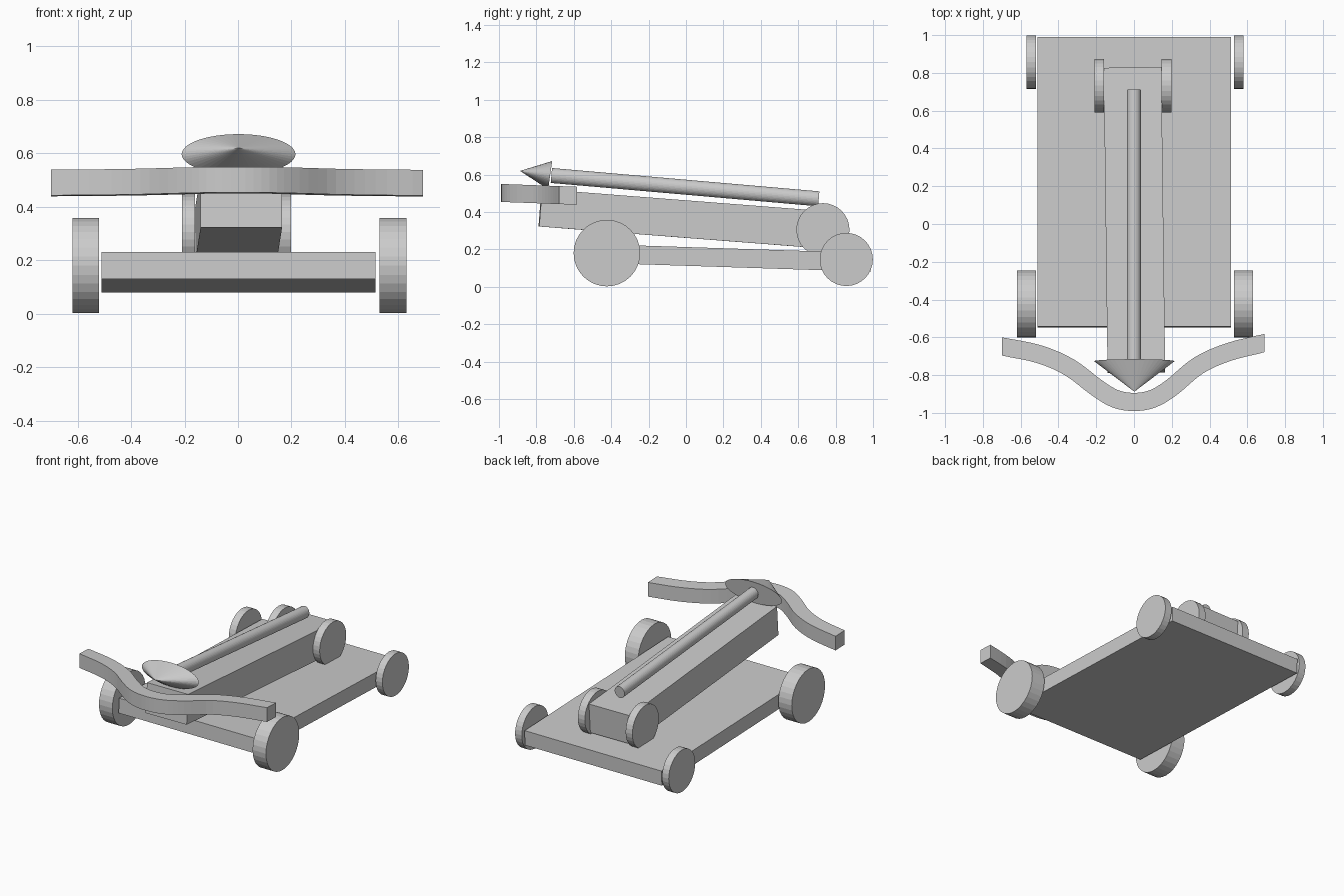
import bpy, bmesh
from math import pi, atan2
from mathutils import Vector

if "Cube" in bpy.data.objects:
    bpy.data.objects.remove(bpy.data.objects["Cube"], do_unlink=True)

# One plain grey for everything
grey = bpy.data.materials.new("plain_grey")
grey.use_nodes = True
colour = (0.6, 0.6, 0.6, 1)
grey.diffuse_color = colour
grey.node_tree.nodes["Principled BSDF"].inputs["Base Color"].default_value = colour


def finish(name, bm):
    bmesh.ops.recalc_face_normals(bm, faces=bm.faces)
    mesh = bpy.data.meshes.new(name)
    bm.to_mesh(mesh)
    bm.free()
    mesh.materials.append(grey)
    obj = bpy.data.objects.new(name, mesh)
    bpy.context.collection.objects.link(obj)
    return obj


def box(name, centre, size, rotation):
    bm = bmesh.new()
    bmesh.ops.create_cube(bm, size=1)
    bmesh.ops.scale(bm, vec=size, verts=bm.verts)
    obj = finish(name, bm)
    obj.location, obj.rotation_euler = centre, rotation
    return obj


def round_part(name, centre, rx, ry, length, rotation, tip=1, sides=32):
    """Cylinder (tip=1) or cone (tip=0) along its local z."""
    bm = bmesh.new()
    bmesh.ops.create_cone(bm, cap_ends=True, segments=sides,
                          radius1=1, radius2=tip, depth=length)
    bmesh.ops.scale(bm, vec=(rx, ry, 1), verts=bm.verts)
    bmesh.ops.remove_doubles(bm, verts=bm.verts, dist=0.0001)
    obj = finish(name, bm)
    obj.location, obj.rotation_euler = centre, rotation
    return obj


def wheel_pair(name, inner_outer, y, z, radius):
    for side, (a, b) in zip(("right", "left"), inner_outer):
        round_part(f"{name}_wheel_{side}", ((a + b) / 2, y, z),
                   radius, radius, b - a, (0, pi / 2, 0))


# Cart deck, sloping down to the back
box("deck", (0.002, 0.222, 0.155), (1.025, 1.535, 0.1), (-atan2(0.05, 1.535), 0, 0))

# Wheels
wheel_pair("front", ((-0.62, -0.52), (0.53, 0.63)), -0.423, 0.18, 0.178)
wheel_pair("back", ((-0.57, -0.52), (0.53, 0.58)), 0.857, 0.146, 0.142)
wheel_pair("stock", ((-0.21, -0.16), (0.146, 0.198)), 0.732, 0.305, 0.142)

# Stock carrying the bolt
box("stock", (0.0025, 0.021, 0.36), (0.305, 1.605, 0.2), (-0.0775, 0, 0.0125))

# Bolt shaft and flattened head
round_part("bolt_shaft", (0, -0.005, 0.5325), 0.037, 0.04, 1.435, (pi / 2 - 0.087, 0, 0))
round_part("bolt_head", (0.002, -0.807, 0.608), 0.213, 0.076, 0.163,
           (pi / 2 - 0.14, 0, 0), tip=0, sides=48)

# Bow: square section swept along a smooth path
path = [Vector(p) for p in (
    (-0.70, -0.648), (-0.50, -0.69), (-0.34, -0.76), (-0.20, -0.865), (-0.10, -0.925),
    (0, -0.942), (0.10, -0.925), (0.20, -0.865), (0.34, -0.75), (0.50, -0.678),
    (0.692, -0.63))]


def spline(points, steps=4):
    ends = [2 * points[0] - points[1]] + points + [2 * points[-1] - points[-2]]
    out = []
    for a, b, c, d in zip(ends, ends[1:], ends[2:], ends[3:]):
        for i in range(steps):
            t = i / steps
            out.append(0.5 * (2 * b + (c - a) * t + (2 * a - 5 * b + 4 * c - d) * t * t
                              + (3 * b - a - 3 * c + d) * t ** 3))
    return out + [points[-1]]


curve = spline(path)
half = 0.048
bm = bmesh.new()
rings = []
for i, p in enumerate(curve):
    if 0 < i < len(curve) - 1:
        t = (curve[i + 1] - curve[i - 1]).normalized()
        normal = Vector((-t.y, t.x))
    else:
        normal = Vector((0, 1))
    ring = []
    for across, up in ((-1, -1), (1, -1), (1, 1), (-1, 1)):
        q = p + normal * across * half
        z = 0.502 - 0.037 * (q.y + 1) + up * half
        ring.append(bm.verts.new((q.x, q.y, z)))
    rings.append(ring)
for r, s in zip(rings, rings[1:]):
    for k in range(4):
        n = (k + 1) % 4
        bm.faces.new((r[k], r[n], s[n], s[k]))
bm.faces.new(rings[0])
bm.faces.new(rings[-1])
finish("bow", bm)
